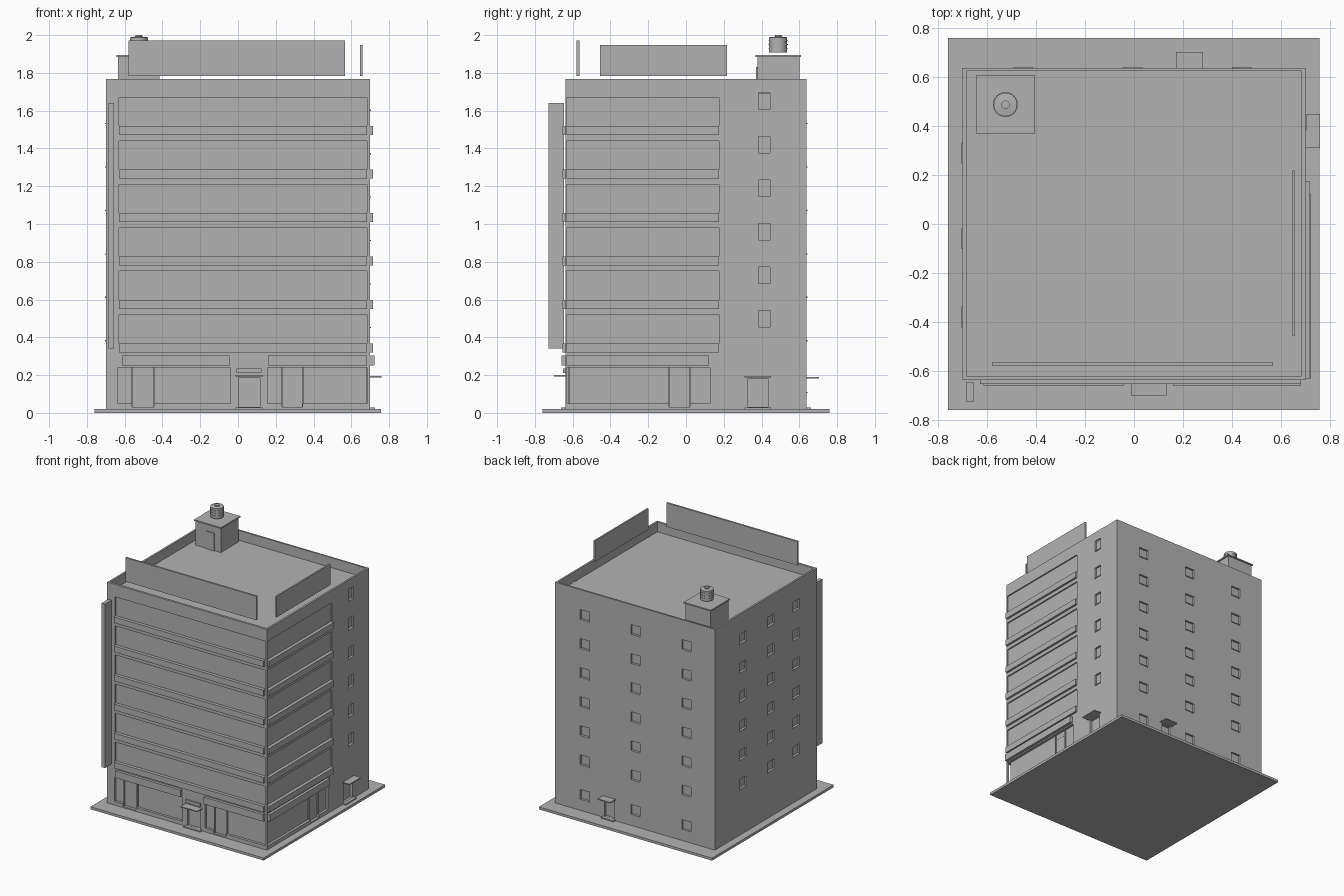
import bpy
import bmesh
from math import pi
from mathutils import Matrix, Vector

if "Cube" in bpy.data.objects:
    bpy.data.objects.remove(bpy.data.objects["Cube"])

GREY = (0.45, 0.45, 0.45, 1)
mat = bpy.data.materials.new("concrete grey")
mat.use_nodes = True
mat.diffuse_color = GREY
mat.node_tree.nodes["Principled BSDF"].inputs["Base Color"].default_value = GREY


def finish(name, bm):
    mesh = bpy.data.meshes.new(name)
    bm.to_mesh(mesh)
    bm.free()
    mesh.materials.append(mat)
    obj = bpy.data.objects.new(name, mesh)
    bpy.context.collection.objects.link(obj)
    return obj


def add_box(bm, x, y, z):
    """Axis-aligned box from (min, max) pairs."""
    size = [b - a for a, b in (x, y, z)]
    mid = Vector([(a + b) / 2 for a, b in (x, y, z)])
    bmesh.ops.create_cube(bm, size=1, matrix=Matrix.Translation(mid) @ Matrix.Diagonal((*size, 1)))


def box(name, x, y, z):
    bm = bmesh.new()
    add_box(bm, x, y, z)
    return finish(name, bm)


WX, WY = 0.70, 0.638          # half sizes of the tower
ROOF, FLOOR = 1.768, 0.02
STEP = 0.23                   # storey height


def on_wall(side, u, depth):
    """x and y ranges for a span u along a wall, from depth[0] to depth[1] outward."""
    a, b = depth
    return {
        "front": (u, (-WY - b, -WY - a)),
        "back": (u, (WY + a, WY + b)),
        "right": ((WX + a, WX + b), u),
        "left": ((-WX - b, -WX - a), u),
    }[side]


cut = bmesh.new()


def recess(side, u, z, depth):
    add_box(cut, *on_wall(side, u, (-depth, 0.03)), z)


def wall_box(name, side, u, z, out, back=0.01):
    return box(name, *on_wall(side, u, (-back, out)), z)


def around(c, width):
    return (c - width / 2, c + width / 2)


# Ground slab and tower block
box("ground_slab", (-0.76, 0.757), (-0.76, 0.76), (0, FLOOR))
tower = box("tower", (-WX, WX), (-WY, WY), (FLOOR, ROOF))

# Sunken roof inside the parapet
add_box(cut, (-0.685, 0.685), (-0.62, 0.624), (1.69, 1.9))

# Ribbon windows with projecting bands on the front and right
ribbons = {"front": (-0.63, 0.683), "right": (-0.632, 0.175)}
for side, u in ribbons.items():
    for i in range(6):
        z = 0.32 + STEP * i
        wall_box(f"{side}_band_{i + 1}", side, u, (z, z + 0.048), 0.016)
        recess(side, u, (z + 0.048, z + 0.2), 0.01)


# Small square windows with thin sills
def window(side, c, z, width, height):
    u = around(c, width)
    recess(side, u, (z, z + height), 0.015)
    wall_box(f"{side}_sill", side, u, (z - 0.006, z), 0.004)


for i in range(6):
    window("right", 0.414, 0.455 + STEP * i, 0.062, 0.088)
    for c in (0.44, -0.005, -0.452):
        window("back", c, 0.385 + STEP * i, 0.08, 0.075)
    for c in (0.29, -0.06, -0.38):
        window("left", c, 0.385 + STEP * i, 0.085, 0.075)
for c in (0.44, -0.005, -0.452):
    window("back", c, 0.11, 0.08, 0.075)

# Shop fronts: glazing recess, door, and fascia above
shops = [
    ("front", (-0.635, -0.04), (-0.56, -0.445), (-0.614, -0.043)),
    ("front", (0.157, 0.683), (0.232, 0.342), (0.16, 0.683)),
    ("right", (-0.632, 0.128), (-0.09, 0.02), (-0.632, 0.122)),
]
for n, (side, glass, door, fascia) in enumerate(shops, 1):
    recess(side, glass, (0.05, 0.24), 0.02)
    recess(side, door, (0.03, 0.2), 0.021)
    wall_box(f"shop_fascia_{n}", side, fascia, (0.25, 0.305), 0.022)
    for edge in door:
        wall_box(f"shop_door_jamb_{n}", side, around(edge, 0.008), (0.03, 0.24), -0.012, 0.025)

# Entrances: door recess, canopy and step
entrances = [
    ("front", 0.06, 0.115, 0.145, 0.192, 0.062),
    ("right", 0.38, 0.106, 0.14, 0.188, 0.06),
    ("back", 0.226, 0.08, 0.11, 0.182, 0.065),
]
for side, c, width, cover, top, reach in entrances:
    recess(side, around(c, width), (0.03, top - 0.007), 0.02)
    wall_box(f"{side}_canopy", side, around(c, cover), (top, top + 0.008), reach)
    wall_box(f"{side}_step", side, around(c, cover), (FLOOR, 0.029), 0.025)
wall_box("entrance_sign", "front", (-0.008, 0.124), (0.212, 0.236), 0.012)

# Apply the openings to the tower
cutter = finish("opening_cutter", cut)
cutter.hide_render = True
cutter.hide_viewport = False
mod = tower.modifiers.new("openings", "BOOLEAN")
mod.object = cutter
mod.solver = "EXACT"
mod.use_self = True
bpy.context.view_layer.objects.active = tower
bpy.ops.object.modifier_apply(modifier=mod.name)
bpy.data.objects.remove(cutter)

# Sign boards
box("vertical_sign", (-0.685, -0.656), (-0.728, -0.646), (0.342, 1.64))
box("front_roof_board", (-0.58, 0.567), (-0.58, -0.565), (1.783, 1.972))
box("right_roof_board", (0.646, 0.658), (-0.455, 0.218), (1.783, 1.948))

# Stair house on the roof
box("stair_house", (-0.635, -0.415), (0.378, 0.6), (1.69, 1.884))
box("stair_house_cap", (-0.644, -0.406), (0.368, 0.608), (1.884, 1.894))
box("stair_house_door", (-0.54, -0.47), (0.371, 0.379), (1.69, 1.83))

# Ribbed water tank, lathed from a profile
profile = [(0, 1.908), (0.048, 1.908)]
for z in (1.93, 1.95, 1.97):
    profile += [(0.048, z - 0.002), (0.051, z - 0.002), (0.051, z + 0.002), (0.048, z + 0.002)]
profile += [(0.048, 1.988), (0.017, 1.992), (0.017, 2.0), (0, 2.0)]
bm = bmesh.new()
verts = [bm.verts.new((r, 0, z)) for r, z in profile]
edges = [bm.edges.new(pair) for pair in zip(verts, verts[1:])]
bmesh.ops.spin(bm, geom=verts + edges, cent=(0, 0, 0), axis=(0, 0, 1), angle=2 * pi, steps=32)
bmesh.ops.remove_doubles(bm, verts=bm.verts, dist=0.0003)
bmesh.ops.recalc_face_normals(bm, faces=bm.faces)
tank = finish("water_tank", bm)
tank.location = (-0.525, 0.488, 0)
bpy.ops.object.select_all(action="DESELECT")
tank.select_set(True)
bpy.context.view_layer.objects.active = tank
bpy.ops.object.shade_smooth_by_angle()
